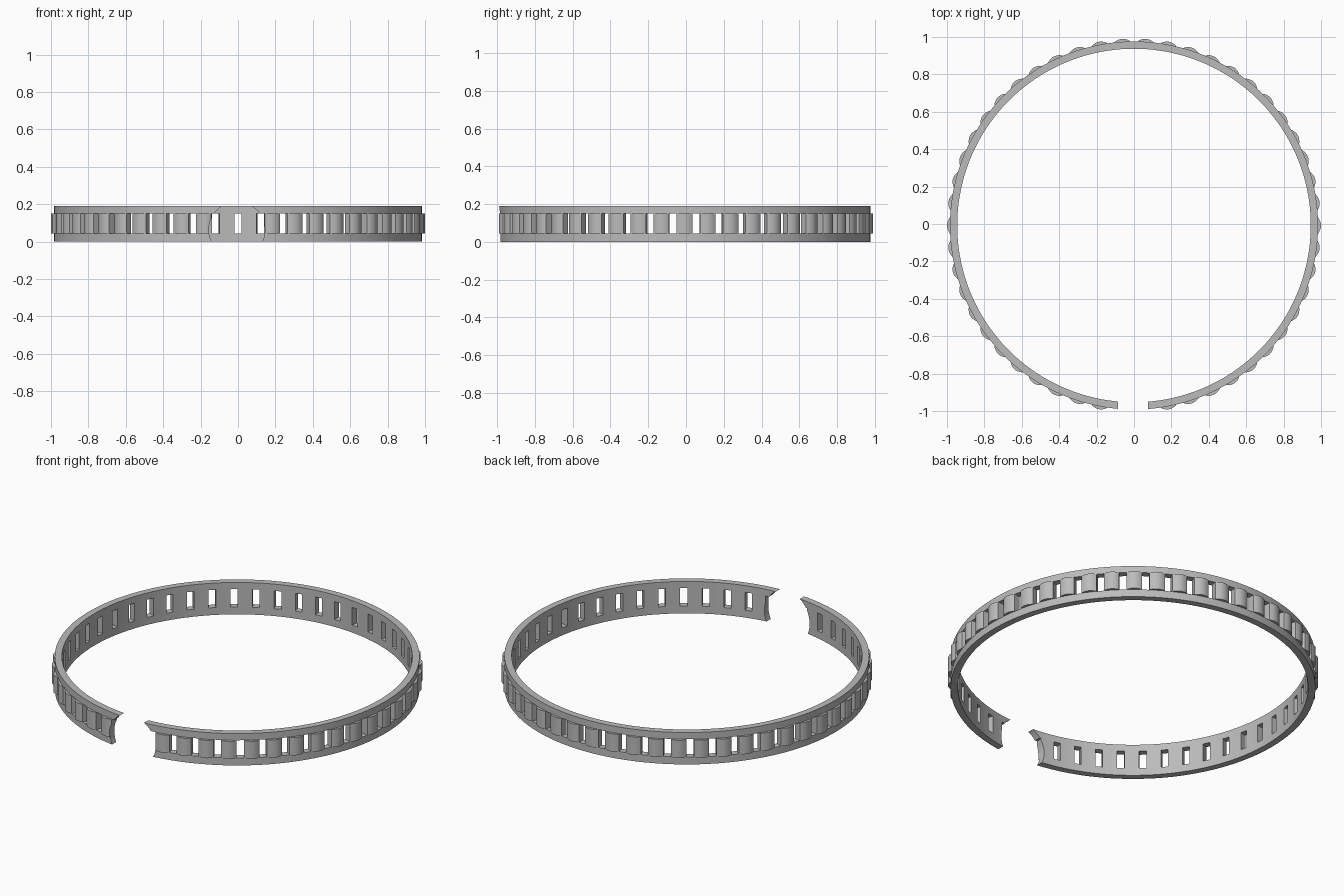
import bpy, bmesh, math

if "Cube" in bpy.data.objects:
    bpy.data.objects.remove(bpy.data.objects["Cube"])

COUNT = 50                       # windows around the full circle
PITCH = 2 * math.pi / COUNT
HALF_WINDOW = 0.02 / 0.965       # half window width as an angle
OUTER, INNER, CREST = 0.984, 0.945, 1.0
LEVELS = (0, 0.044, 0.15, 0.19)  # bottom, sill, head, top
CENTRE_Y = -0.008
STEPS = 8                        # facets along each pad

grey = bpy.data.materials.new("satin grey")
grey.use_nodes = True
colour = (0.5, 0.5, 0.5, 1)
grey.diffuse_color = colour
grey.node_tree.nodes["Principled BSDF"].inputs["Base Color"].default_value = colour


def polar(radius, angle, z):
    return (radius * math.sin(angle), CENTRE_Y + radius * math.cos(angle), z)


def make_object(name, bm):
    bmesh.ops.recalc_face_normals(bm, faces=bm.faces)
    mesh = bpy.data.meshes.new(name)
    bm.to_mesh(mesh)
    bm.free()
    mesh.materials.append(grey)
    obj = bpy.data.objects.new(name, mesh)
    bpy.context.collection.objects.link(obj)
    return obj


def apply_all(obj):
    bpy.ops.object.select_all(action='DESELECT')
    obj.select_set(True)
    bpy.context.view_layer.objects.active = obj
    for mod in list(obj.modifiers):
        bpy.ops.object.modifier_apply(modifier=mod.name)
    bpy.ops.object.shade_smooth_by_angle(angle=math.radians(20))


def bar_angles(index):
    """Angles across the solid bar that follows one window."""
    start = index * PITCH + HALF_WINDOW
    span = PITCH - 2 * HALF_WINDOW
    return [start + span * i / STEPS for i in range(STEPS + 1)]


# Ring wall: inner and outer skins joined by caps and window reveals
angles = [a for k in range(COUNT) for a in bar_angles(k)]
total = len(angles)
bm = bmesh.new()
skins = [[[bm.verts.new(polar(r, a, z)) for z in LEVELS] for a in angles]
         for r in (INNER, OUTER)]


def is_window(col, row):
    return row == 1 and col % (STEPS + 1) == STEPS


for c in range(total):
    n = (c + 1) % total
    for row in range(3):
        if is_window(c, row):
            # sill, head and both jambs of the opening
            for (ca, ra), (cb, rb) in (((c, 1), (n, 1)), ((c, 2), (n, 2)),
                                       ((c, 1), (c, 2)), ((n, 1), (n, 2))):
                bm.faces.new((skins[0][ca][ra], skins[0][cb][rb],
                              skins[1][cb][rb], skins[1][ca][ra]))
        else:
            for s in skins:
                bm.faces.new((s[c][row], s[n][row], s[n][row + 1], s[c][row + 1]))
    for row in (0, 3):
        bm.faces.new((skins[0][c][row], skins[0][n][row],
                      skins[1][n][row], skins[1][c][row]))
ring = make_object("ring_wall", bm)

# Rounded pads bulging outward between the windows
bm = bmesh.new()
for k in range(COUNT):
    arc = bar_angles(k)
    outline = [(OUTER - 0.01, arc[-1]), (OUTER - 0.01, arc[0])]
    for i, a in enumerate(arc):
        t = 2 * i / STEPS - 1
        outline.append((CREST - (CREST - OUTER - 0.002) * t * t, a))
    low, high = [[bm.verts.new(polar(r, a, z)) for r, a in outline]
                 for z in (LEVELS[1], LEVELS[2])]
    bm.faces.new(low)
    bm.faces.new(high)
    for i in range(len(outline)):
        j = (i + 1) % len(outline)
        bm.faces.new((low[i], low[j], high[j], high[i]))
pads = make_object("outer_pads", bm)

# Round cutter that opens the gap at the front
bpy.ops.mesh.primitive_cylinder_add(vertices=96, radius=0.15, depth=0.4,
                                    location=(-0.006, -1, 0.063),
                                    rotation=(math.pi / 2, 0, 0))
cutter = bpy.context.object
cutter.name = "gap_cutter"
cutter.data.materials.append(grey)
cutter.hide_render = True

for obj in (ring, pads):
    cut = obj.modifiers.new("gap", 'BOOLEAN')
    cut.operation = 'DIFFERENCE'
    cut.solver = 'EXACT'
    cut.object = cutter
    apply_all(obj)
bpy.data.objects.remove(cutter)
